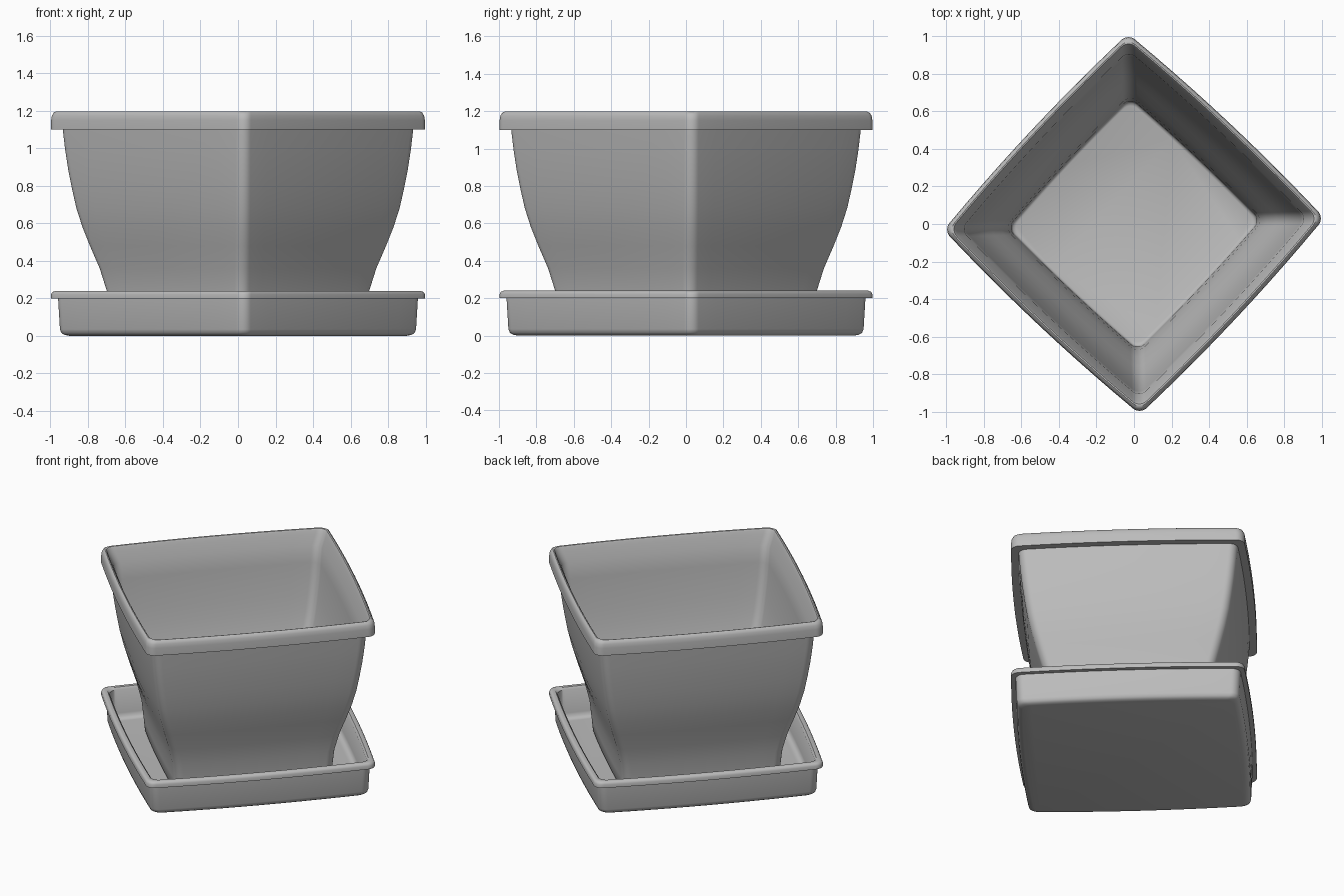
import bpy
import bmesh
from math import sin, cos, pi, radians

if "Cube" in bpy.data.objects:
    bpy.data.objects.remove(bpy.data.objects["Cube"], do_unlink=True)

grey = bpy.data.materials.new("matte grey")
grey.use_nodes = True
colour = (0.5, 0.5, 0.5, 1)
grey.diffuse_color = colour
grey.node_tree.nodes["Principled BSDF"].inputs["Base Color"].default_value = colour

TWIST = radians(1.8)      # slight turn of the diamond plan
ARC, SIDE = 8, 10         # steps per corner and per side


def section(reach, z, radius=0.055):
    """Rounded square with softly bowed sides; corners reach out along the axes."""
    points = []
    half = (reach - radius) * sin(pi / 4)
    bow = 0.02 * reach ** 2
    for k in range(4):
        a = TWIST + k * pi / 2
        cx, cy = (reach - radius) * cos(a), (reach - radius) * sin(a)
        for i in range(ARC + 1):
            t = a - pi / 4 + i / ARC * pi / 2
            points.append((cx + radius * cos(t), cy + radius * sin(t), z))
        n = a + pi / 4
        for i in range(1, SIDE):
            s = 2 * i / SIDE - 1
            d = half + radius + bow * (1 - s * s)
            points.append((d * cos(n) - s * half * sin(n), d * sin(n) + s * half * cos(n), z))
    return points


def loft(name, profile):
    """Skin a stack of sections from the outer base, over the rim, to the inner floor."""
    bm = bmesh.new()
    rings = [[bm.verts.new(p) for p in section(*row)] for row in profile]
    for low, high in zip(rings, rings[1:]):
        for i in range(len(low)):
            j = (i + 1) % len(low)
            bm.faces.new((low[i], low[j], high[j], high[i]))
    bm.faces.new(rings[0][::-1])
    bm.faces.new(rings[-1])
    mesh = bpy.data.meshes.new(name)
    bm.to_mesh(mesh)
    bm.free()
    mesh.materials.append(grey)
    obj = bpy.data.objects.new(name, mesh)
    bpy.context.collection.objects.link(obj)
    bpy.ops.object.select_all(action="DESELECT")
    obj.select_set(True)
    bpy.context.view_layer.objects.active = obj
    bpy.ops.object.shade_smooth_by_angle(angle=radians(40))


# Flared pot: (corner reach, height) up the wall
wall = [(0.685, 0.13), (0.7, 0.24), (0.738, 0.36), (0.79, 0.48), (0.83, 0.58),
        (0.862, 0.68), (0.885, 0.78), (0.905, 0.88), (0.922, 0.99), (0.935, 1.1)]
lip = [(0.997, 1.1), (0.997, 1.15), (0.993, 1.175), (0.983, 1.19), (0.97, 1.197),
       (0.96, 1.195), (0.952, 1.185), (0.946, 1.165)]
inside = [(r - 0.03, z) for r, z in reversed(wall)]
loft("pot", [(0.665, 0.035), (0.675, 0.045)] + wall + lip + inside
     + [(0.652, 0.085), (0.645, 0.075), (0.63, 0.07)])

# Shallow saucer with a turned-out rim
loft("saucer", [(0.9, 0.0), (0.925, 0.005), (0.942, 0.015), (0.95, 0.035), (0.96, 0.2),
                (0.997, 0.2), (0.997, 0.222), (0.99, 0.234), (0.975, 0.24), (0.95, 0.238),
                (0.935, 0.225), (0.925, 0.07), (0.915, 0.048), (0.895, 0.036), (0.87, 0.035)])
